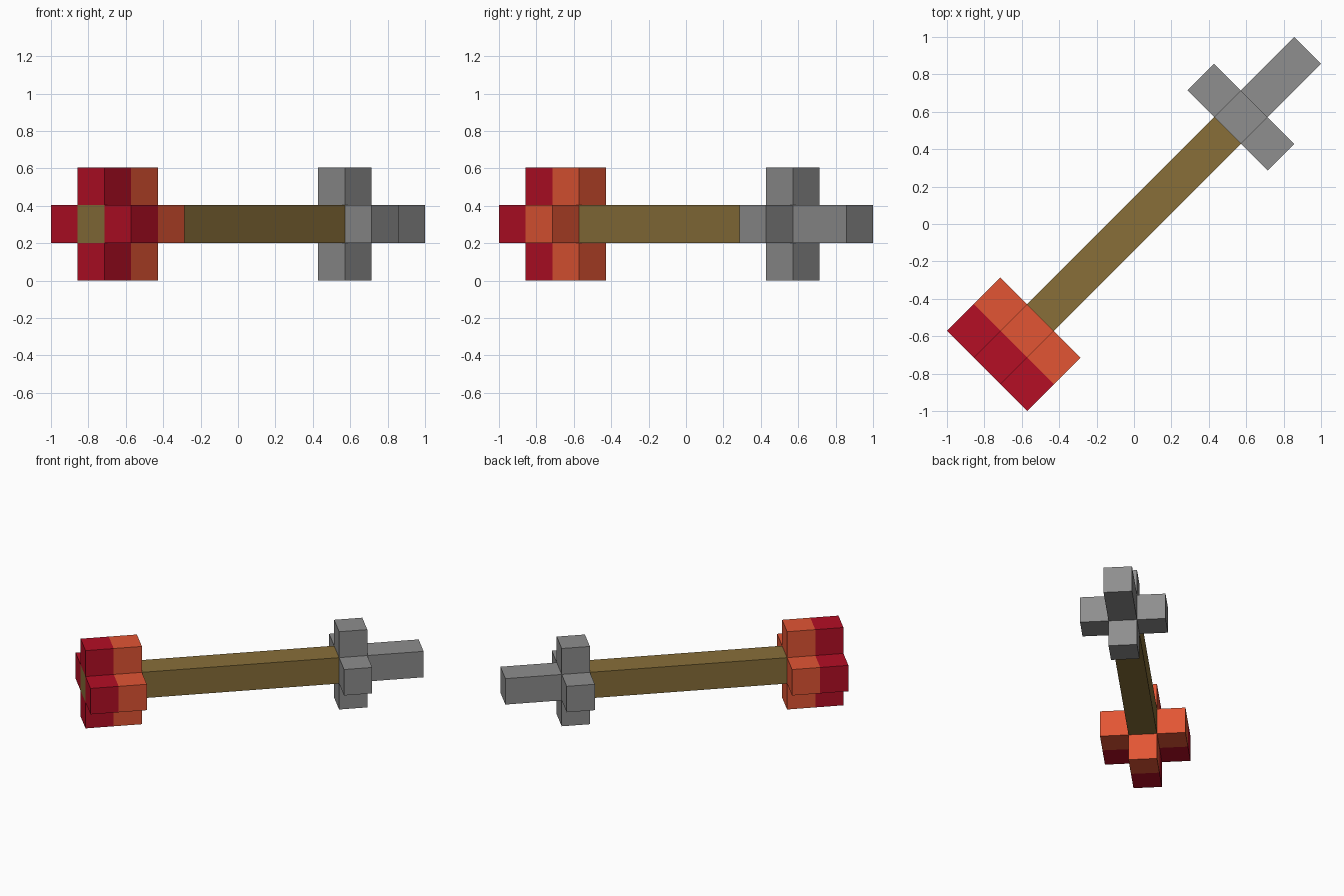
import bpy
from math import pi, sqrt
from mathutils import Matrix, Vector

if "Cube" in bpy.data.objects:
    bpy.data.objects.remove(bpy.data.objects["Cube"], do_unlink=True)

U = sqrt(2) / 7  # side of one block
# Local x runs along the shaft, turned onto the diagonal and lifted
FRAME = Matrix.Translation((0, 0, 1.5 * U)) @ Matrix.Rotation(pi / 4, 4, 'Z')


def material(name, rgb):
    linear = [((c / 255 + 0.055) / 1.055) ** 2.4 for c in rgb] + [1]
    mat = bpy.data.materials.new(name)
    mat.use_nodes = True
    mat.diffuse_color = linear
    bsdf = mat.node_tree.nodes["Principled BSDF"]
    bsdf.inputs["Base Color"].default_value = linear
    bsdf.inputs["Roughness"].default_value = 1
    return mat


wood = material("wood_brown", (136, 111, 57))
stone = material("stone_grey", (142, 142, 142))
red = material("deep_red", (181, 14, 37))
orange = material("orange_red", (226, 85, 52))


def block(name, start, end, mat, out=0, angle=0):
    """Block from start to end along the shaft, moved out from its axis."""
    bpy.ops.mesh.primitive_cube_add(size=1)
    obj = bpy.context.object
    obj.name = obj.data.name = name
    centre = Vector(((start + end) / 2, 0, out)) * U
    obj.data.transform(FRAME @ Matrix.Rotation(angle, 4, 'X')
                       @ Matrix.Translation(centre)
                       @ Matrix.Diagonal(((end - start) * U, U, U, 1)))
    obj.data.materials.append(mat)
    return obj


# Shaft and pointed head
block("shaft", -5.5, 3.5, wood)
block("head_core", 3.5, 4.5, stone)
block("head_tip", 4.5, 6.5, stone)

# Four barbs and four two-tone fletchings around the axis
for i, side in enumerate(("top", "right", "bottom", "left")):
    turn = i * pi / 2
    block(f"barb_{side}", 3.5, 4.5, stone, 1, turn)
    block(f"fletching_front_{side}", -4.5, -3.5, orange, 1, turn)
    block(f"fletching_rear_{side}", -5.5, -4.5, red, 1, turn)
